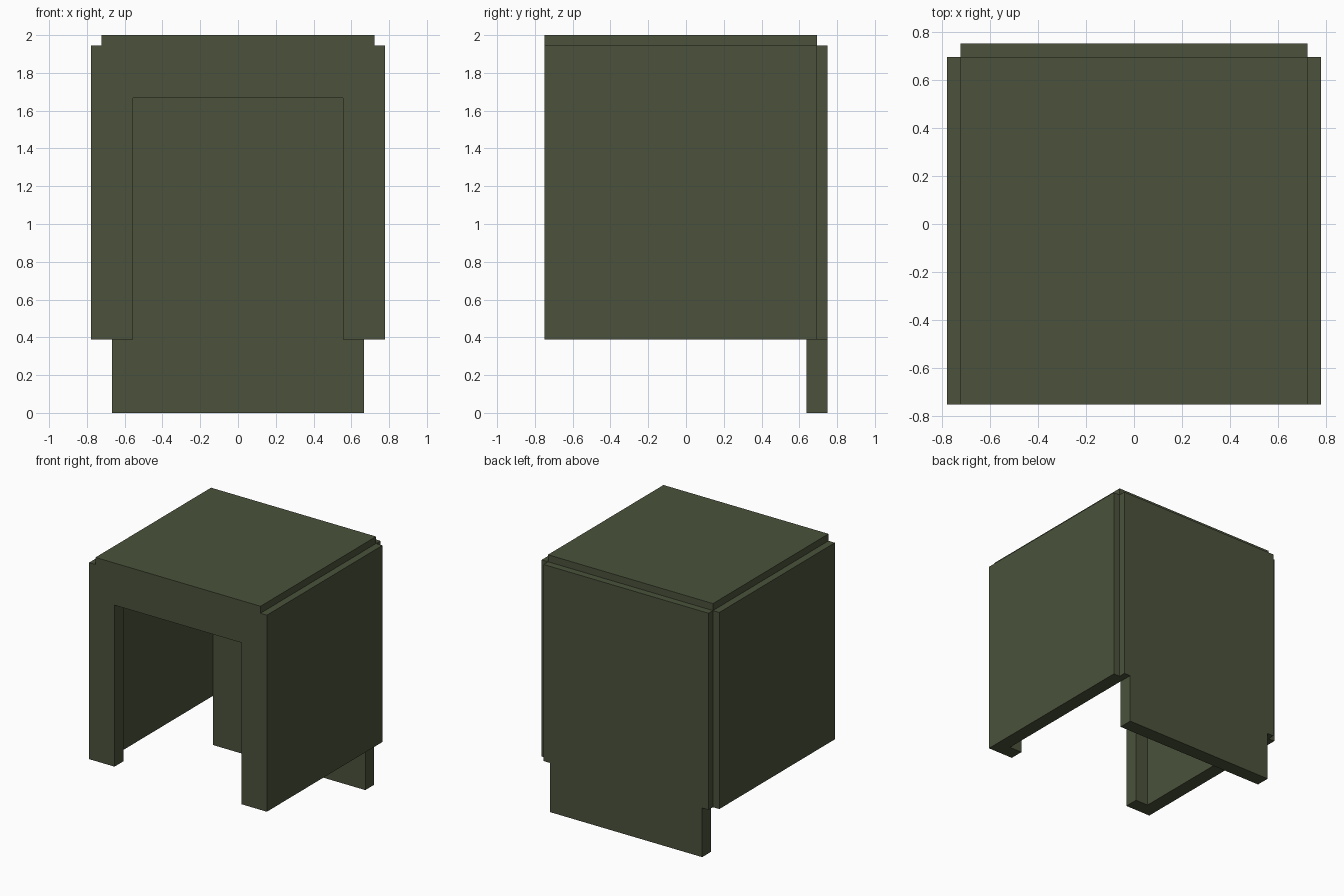
import bpy
import bmesh

cube = bpy.data.objects.get("Cube")
if cube:
    bpy.data.objects.remove(cube, do_unlink=True)

U = 1 / 18  # panel thickness; all sizes below are multiples of it

olive = bpy.data.materials.new("olive green")
olive.use_nodes = True
colour = (0.07, 0.085, 0.044, 1)
olive.diffuse_color = colour
bsdf = next(n for n in olive.node_tree.nodes if n.type == 'BSDF_PRINCIPLED')
bsdf.inputs["Base Color"].default_value = colour
bsdf.inputs["Roughness"].default_value = 0.8


def extrude_profile(name, half, y0, y1):
    """Mirror a half profile (x, z) across x = 0 and extrude it along y."""
    points = half + [(-x, z) for x, z in reversed(half)]
    bm = bmesh.new()
    face = bm.faces.new([bm.verts.new((x * U, y0 * U, z * U)) for x, z in points])
    result = bmesh.ops.extrude_face_region(bm, geom=[face])
    moved = [v for v in result["geom"] if isinstance(v, bmesh.types.BMVert)]
    bmesh.ops.translate(bm, verts=moved, vec=(0, (y1 - y0) * U, 0))
    bmesh.ops.recalc_face_normals(bm, faces=bm.faces)
    mesh = bpy.data.meshes.new(name)
    bm.to_mesh(mesh)
    bm.free()
    mesh.materials.append(olive)
    obj = bpy.data.objects.new(name, mesh)
    bpy.context.scene.collection.objects.link(obj)
    return obj


def arch(inner_x, inner_z):
    """Half of an upside-down U with stepped upper corners."""
    return [(inner_x, inner_z), (inner_x, 7), (14, 7), (14, 35), (13, 35), (13, 36)]


# Front frame with the smaller opening
extrude_profile("front_frame", arch(10, 30), -13.5, -11.5)

# Side walls and roof
extrude_profile("wall_and_roof_shell", arch(12, 34), -11.5, 12.5)

# Back lining between the walls, reaching down into the flap
extrude_profile("back_lining", [(12, 0), (12, 34)], 11.5, 12.5)

# Raised back panel with the narrower hanging flap
extrude_profile("back_panel", [(12, 0), (12, 7), (13, 7), (13, 35)], 12.5, 13.5)
